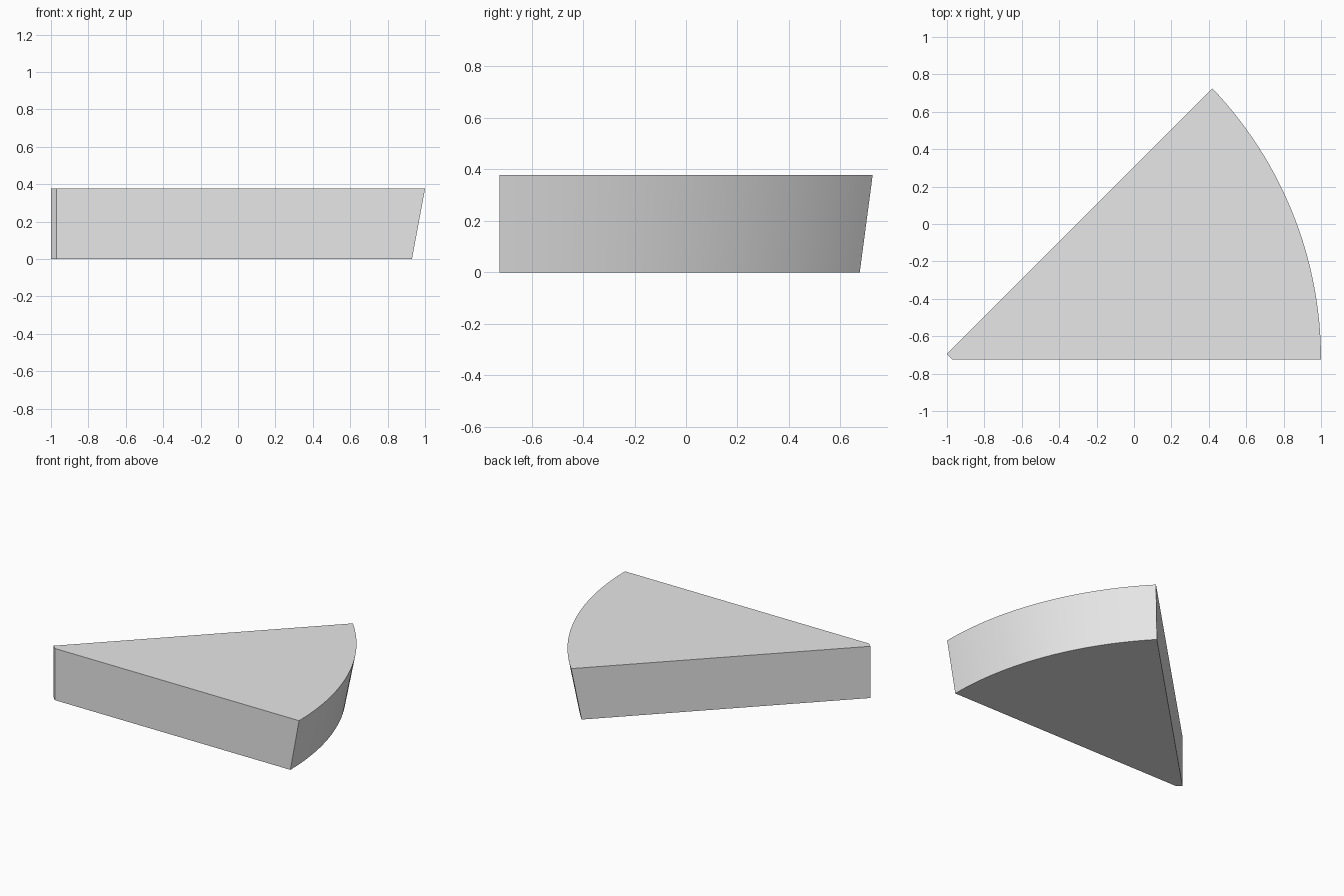
import bpy, bmesh, math
from mathutils import Vector

cube = bpy.data.objects.get("Cube")
if cube:
    bpy.data.objects.remove(cube, do_unlink=True)

HEIGHT = 0.377
APEX = Vector((-1.03, -0.725))      # where the two straight sides would meet
ARC_CENTRE = Vector((-1.1, -0.725))
RADIUS = 2.1
SWEEP = math.asin(1.45 / RADIUS)
STEPS = 32
TAPER = 0.9655                      # the rim leans inward toward the base

# Plain grey material
grey = bpy.data.materials.new("light_grey")
grey.use_nodes = True
colour = (0.8, 0.8, 0.8, 1.0)
grey.diffuse_color = colour
grey.node_tree.nodes["Principled BSDF"].inputs["Base Color"].default_value = colour

# Outline: blunt tip followed by the curved rim
tip = [Vector((-1.0, -0.695)), Vector((-0.97, -0.725))]
rim = []
for i in range(STEPS + 1):
    a = SWEEP * i / STEPS
    rim.append(ARC_CENTRE + RADIUS * Vector((math.cos(a), math.sin(a))))

bm = bmesh.new()
top = [bm.verts.new((p.x, p.y, HEIGHT)) for p in tip + rim]
base_points = tip + [APEX + (p - APEX) * TAPER for p in rim]
base = [bm.verts.new((p.x, p.y, 0)) for p in base_points]

# Top, base and surrounding walls
bm.faces.new(top)
bm.faces.new(base[::-1])
count = len(top)
for i in range(count):
    j = (i + 1) % count
    bm.faces.new((base[i], base[j], top[j], top[i]))
bmesh.ops.recalc_face_normals(bm, faces=bm.faces)

mesh = bpy.data.meshes.new("wedge_block")
bm.to_mesh(mesh)
bm.free()
mesh.materials.append(grey)
wedge = bpy.data.objects.new("wedge_block", mesh)
bpy.context.collection.objects.link(wedge)

# Smooth rim with crisp edges
bpy.ops.object.select_all(action="DESELECT")
wedge.select_set(True)
bpy.context.view_layer.objects.active = wedge
bpy.ops.object.shade_smooth_by_angle(angle=math.radians(25))
